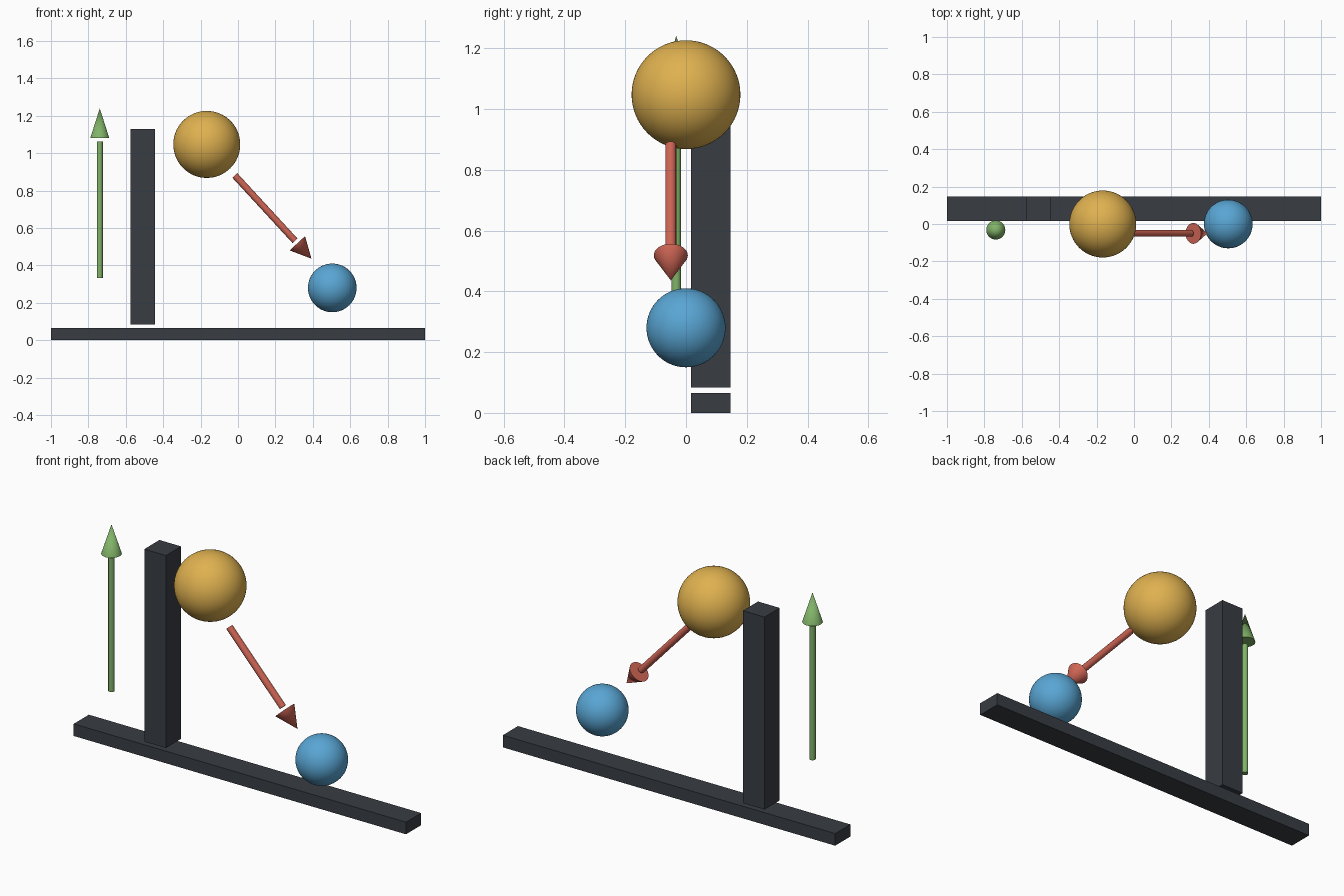
import bpy
import math
from mathutils import Vector

cube = bpy.data.objects.get("Cube")
if cube:
    bpy.data.objects.remove(cube, do_unlink=True)


def material(name, rgb):
    mat = bpy.data.materials.new(name)
    mat.use_nodes = True
    color = (*rgb, 1.0)
    mat.diffuse_color = color
    mat.node_tree.nodes["Principled BSDF"].inputs["Base Color"].default_value = color
    return mat


charcoal = material("charcoal", (0.040, 0.047, 0.056))
gold = material("gold", (0.74, 0.44, 0.08))
blue = material("blue", (0.10, 0.38, 0.66))
green = material("green", (0.22, 0.45, 0.14))
red = material("red", (0.62, 0.13, 0.09))


def finish(name, mat, smooth=True):
    obj = bpy.context.object
    obj.name = name
    obj.data.materials.append(mat)
    if smooth:
        bpy.ops.object.shade_smooth_by_angle(angle=math.radians(40))
    return obj


def box(name, low, high, mat):
    low, high = Vector(low), Vector(high)
    bpy.ops.mesh.primitive_cube_add(size=1, location=(low + high) / 2)
    bpy.context.object.scale = high - low
    bpy.ops.object.transform_apply(location=False, rotation=False, scale=True)
    finish(name, mat, smooth=False)


def ball(name, center, radius, mat):
    bpy.ops.mesh.primitive_uv_sphere_add(segments=64, ring_count=32,
                                         radius=radius, location=center)
    finish(name, mat)


def taper(name, start, end, r_start, r_end, mat):
    start, end = Vector(start), Vector(end)
    axis = end - start
    bpy.ops.mesh.primitive_cone_add(vertices=32, radius1=r_start, radius2=r_end,
                                    depth=axis.length, location=(start + end) / 2,
                                    rotation=axis.to_track_quat('Z', 'Y').to_euler())
    finish(name, mat)


def arrow(name, start, tip, shaft_r, head_r, head_len, gap, mat):
    # Shaft and head are separated by a small gap
    start, tip = Vector(start), Vector(tip)
    direction = (tip - start).normalized()
    head_base = tip - direction * head_len
    taper(name + "_shaft", start, head_base - direction * gap, shaft_r, shaft_r, mat)
    taper(name + "_head", head_base, tip, head_r, 0, mat)


# Floor bar and upright post
back, front = 0.146, 0.016
box("floor_bar", (-1, front, 0), (1, back, 0.066), charcoal)
box("post", (-0.575, front, 0.083), (-0.445, back, 1.13), charcoal)

# Large and small balls
ball("large_ball", (-0.167, 0, 1.047), 0.179, gold)
ball("small_ball", (0.504, 0, 0.28), 0.13, blue)

# Upward and diagonal arrows
arrow("up_arrow", (-0.739, -0.032, 0.334), (-0.739, -0.032, 1.24),
      0.016, 0.051, 0.16, 0.018, green)
arrow("diagonal_arrow", (-0.017, -0.05, 0.881), (0.393, -0.05, 0.436),
      0.018, 0.056, 0.112, 0.018, red)
